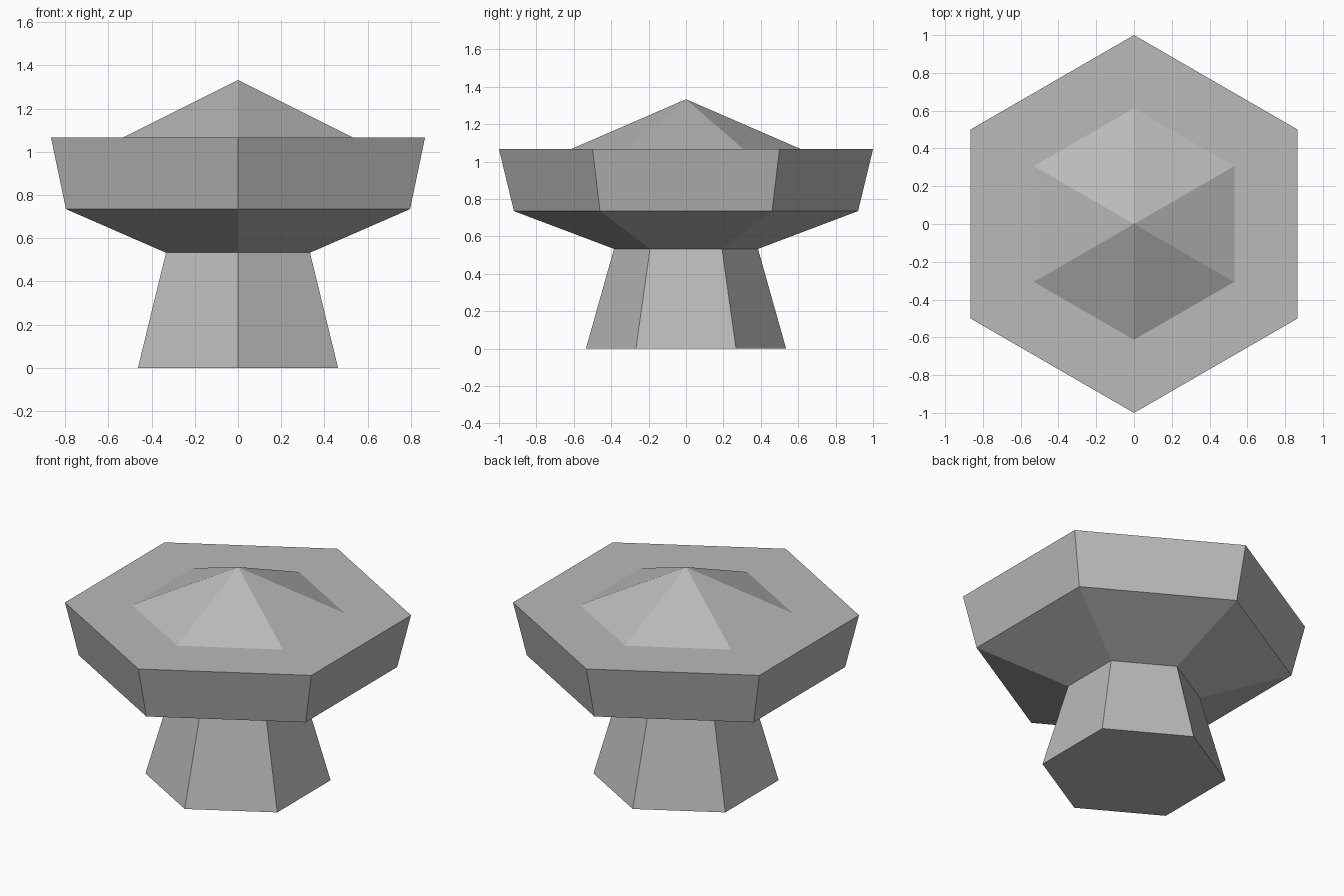
import bpy, bmesh, math

if "Cube" in bpy.data.objects:
    bpy.data.objects.remove(bpy.data.objects["Cube"])

grey = bpy.data.materials.new("plain grey")
grey.diffuse_color = (0.49, 0.49, 0.49, 1)
grey.use_nodes = True
grey.node_tree.nodes["Principled BSDF"].inputs["Base Color"].default_value = grey.diffuse_color


def hex_part(name, profile, close_bottom=False):
    """Six-sided part from (radius, z) rings, bottom to top; radius 0 is a point."""
    bm = bmesh.new()
    rings = []
    for r, z in profile:
        if r == 0:
            rings.append([bm.verts.new((0, 0, z))] * 6)
        else:
            angles = [math.radians(30 + 60 * i) for i in range(6)]
            rings.append([bm.verts.new((r * math.cos(a), r * math.sin(a), z)) for a in angles])
    for low, high in zip(rings, rings[1:]):
        for i in range(6):
            j = (i + 1) % 6
            corners = [low[i], low[j], high[j], high[i]]
            bm.faces.new(list(dict.fromkeys(corners)))
    if close_bottom:
        bm.faces.new(rings[0][::-1])
    mesh = bpy.data.meshes.new(name)
    bm.to_mesh(mesh)
    bm.free()
    mesh.materials.append(grey)
    obj = bpy.data.objects.new(name, mesh)
    bpy.context.collection.objects.link(obj)
    return obj


# Tapered stem, its top meeting the underside of the cap
hex_part("stem", [(0.535, 0), (0.385, 0.533)], close_bottom=True)

# Wide cap: sloped underside, flared rim, flat top and low pyramid peak
hex_part("cap", [(0.385, 0.533), (0.92, 0.735), (1.0, 1.067), (0.613, 1.067), (0, 1.333)])
